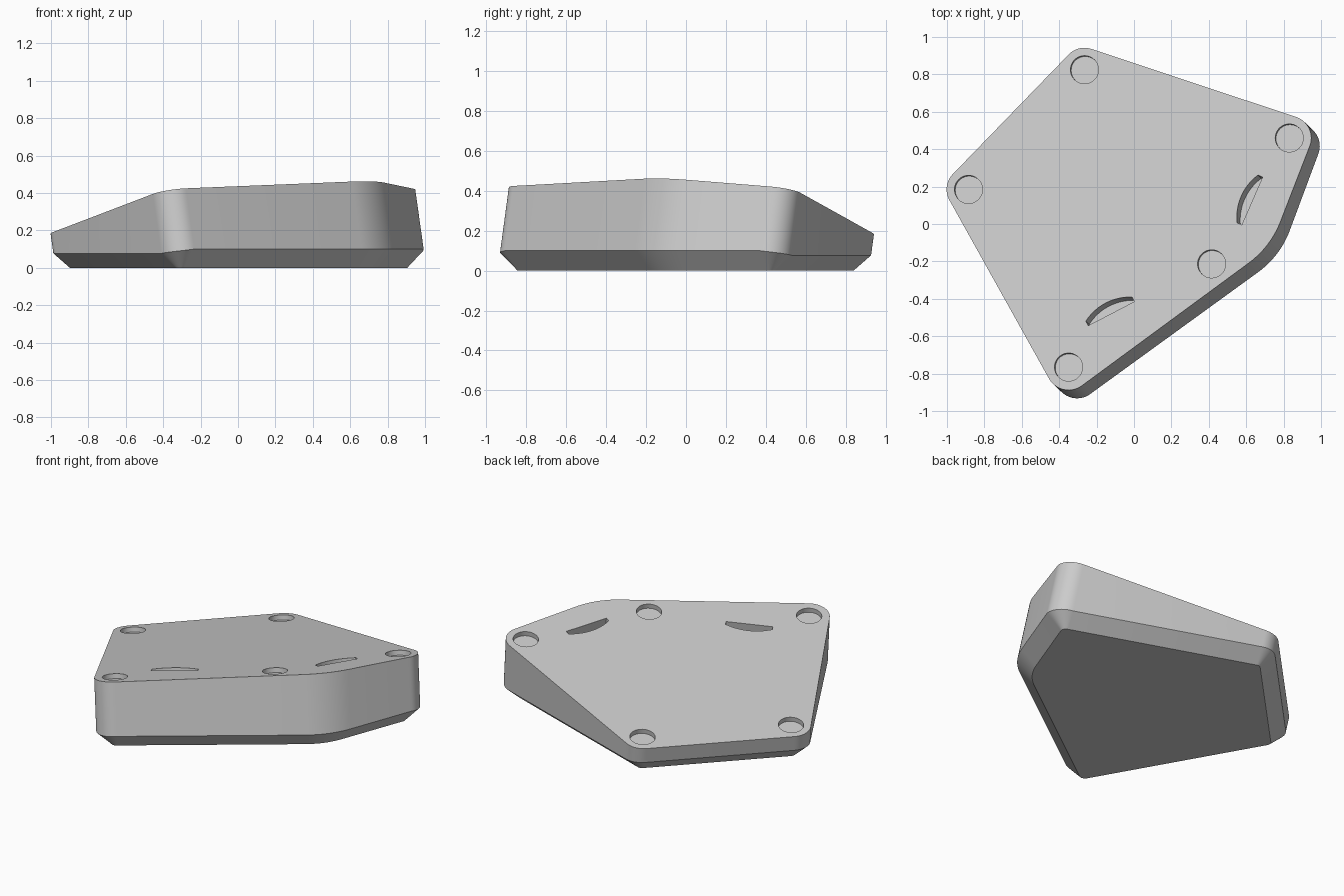
import bpy, bmesh, math
from mathutils import Vector

if "Cube" in bpy.data.objects:
    bpy.data.objects.remove(bpy.data.objects["Cube"])

# Tilted top plane: z = BASE + SX*x + SY*y
BASE, SX, SY = 0.347, 0.14, -0.135
NORMAL = Vector((-SX, -SY, 1)).normalized()

grey = bpy.data.materials.new("light grey")
grey.diffuse_color = (0.6, 0.6, 0.6, 1)
grey.use_nodes = True
grey.node_tree.nodes["Principled BSDF"].inputs["Base Color"].default_value = grey.diffuse_color


def on_top(x, y):
    return Vector((x, y, BASE + SX * x + SY * y))


def loft(name, rings):
    """Closed solid through rings of equal length, listed top to bottom."""
    bm = bmesh.new()
    vs = [[bm.verts.new(p) for p in r] for r in rings]
    n = len(vs[0])
    bm.faces.new(vs[0])
    bm.faces.new(list(reversed(vs[-1])))
    for a, b in zip(vs, vs[1:]):
        for i in range(n):
            j = (i + 1) % n
            bm.faces.new((a[j], a[i], b[i], b[j]))
    bmesh.ops.recalc_face_normals(bm, faces=bm.faces)
    me = bpy.data.meshes.new(name)
    bm.to_mesh(me)
    bm.free()
    me.materials.append(grey)
    ob = bpy.data.objects.new(name, me)
    bpy.context.collection.objects.link(ob)
    return ob


# Outline: five corner circles (x, y, radius), counter-clockwise
corners = [(-0.885, 0.185, 0.117), (-0.35, -0.768, 0.12), (0.317, 0.194, 0.5),
           (0.83, 0.46, 0.118), (-0.265, 0.825, 0.117)]


def tangent_angle(a, b):
    dx, dy = b[0] - a[0], b[1] - a[1]
    return math.atan2(dy, dx) - math.acos((a[2] - b[2]) / math.hypot(dx, dy))


# Chamfer height at start and end of each corner arc
HIGH, LOW = 0.1, 0.077
heights = [(LOW, LOW), (LOW, HIGH), (HIGH, HIGH), (HIGH, LOW), (LOW, LOW)]

top, edge, foot = [], [], []
STEPS = 14
for i, c in enumerate(corners):
    a0 = tangent_angle(corners[i - 1], c)
    a1 = tangent_angle(c, corners[(i + 1) % 5])
    sweep = (a1 - a0) % (2 * math.pi)
    for k in range(STEPS + 1):
        t = k / STEPS
        ang = a0 + sweep * t
        out = Vector((math.cos(ang), math.sin(ang), 0))
        p = on_top(c[0] + c[2] * out.x, c[1] + c[2] * out.y)
        h = heights[i][0] * (1 - t) + heights[i][1] * t
        q = p - NORMAL * ((p.z - h) / NORMAL.z)   # wall is square to the top
        f = q - out * 0.088
        f.z = 0
        top.append(p)
        edge.append(q)
        foot.append(f)

body = loft("wedge_body", [top, edge, foot])


def pocket(name, outline, depth):
    """Cut a pocket of the given xy outline square into the top."""
    pts = [on_top(x, y) for x, y in outline]
    cutter = loft(name, [[p + NORMAL * 0.05 for p in pts],
                         [p - NORMAL * depth for p in pts]])
    cutter.hide_render = True
    mod = body.modifiers.new(name, 'BOOLEAN')
    mod.operation = 'DIFFERENCE'
    mod.solver = 'EXACT'
    mod.object = cutter
    bpy.context.view_layer.objects.active = body
    bpy.ops.object.modifier_apply(modifier=name)
    bpy.data.objects.remove(cutter)


# Round shallow recesses near the corners
for x, y in [(-0.885, 0.185), (-0.35, -0.765), (0.415, -0.213),
             (0.83, 0.46), (-0.265, 0.825)]:
    pocket("round_recess", [(x + 0.075 * math.cos(math.tau * k / 40),
                             y + 0.075 * math.sin(math.tau * k / 40))
                            for k in range(40)], 0.03)

# Deep bow-shaped slots: arc on the inner side, straight chord on the outer
for mx, my, deg in [(-0.134, -0.455, 27.5), (0.607, 0.134, 66.4)]:
    half, sag, lip = 0.139, 0.037, 0.027
    r = (half ** 2 + sag ** 2) / (2 * sag)
    span = math.asin(half / r)
    local = [(-half, -lip), (half, -lip)]
    for k in range(17):
        a = span * (1 - k / 8)
        local.append((r * math.sin(a), r * math.cos(a) - r + sag))
    co, si = math.cos(math.radians(deg)), math.sin(math.radians(deg))
    pocket("bow_slot", [(mx + u * co - v * si, my + u * si + v * co)
                        for u, v in local], 0.13)

# Smooth rounded walls, crisp edges
bpy.ops.object.select_all(action='DESELECT')
body.select_set(True)
bpy.context.view_layer.objects.active = body
bpy.ops.object.shade_smooth_by_angle(angle=math.radians(25))
